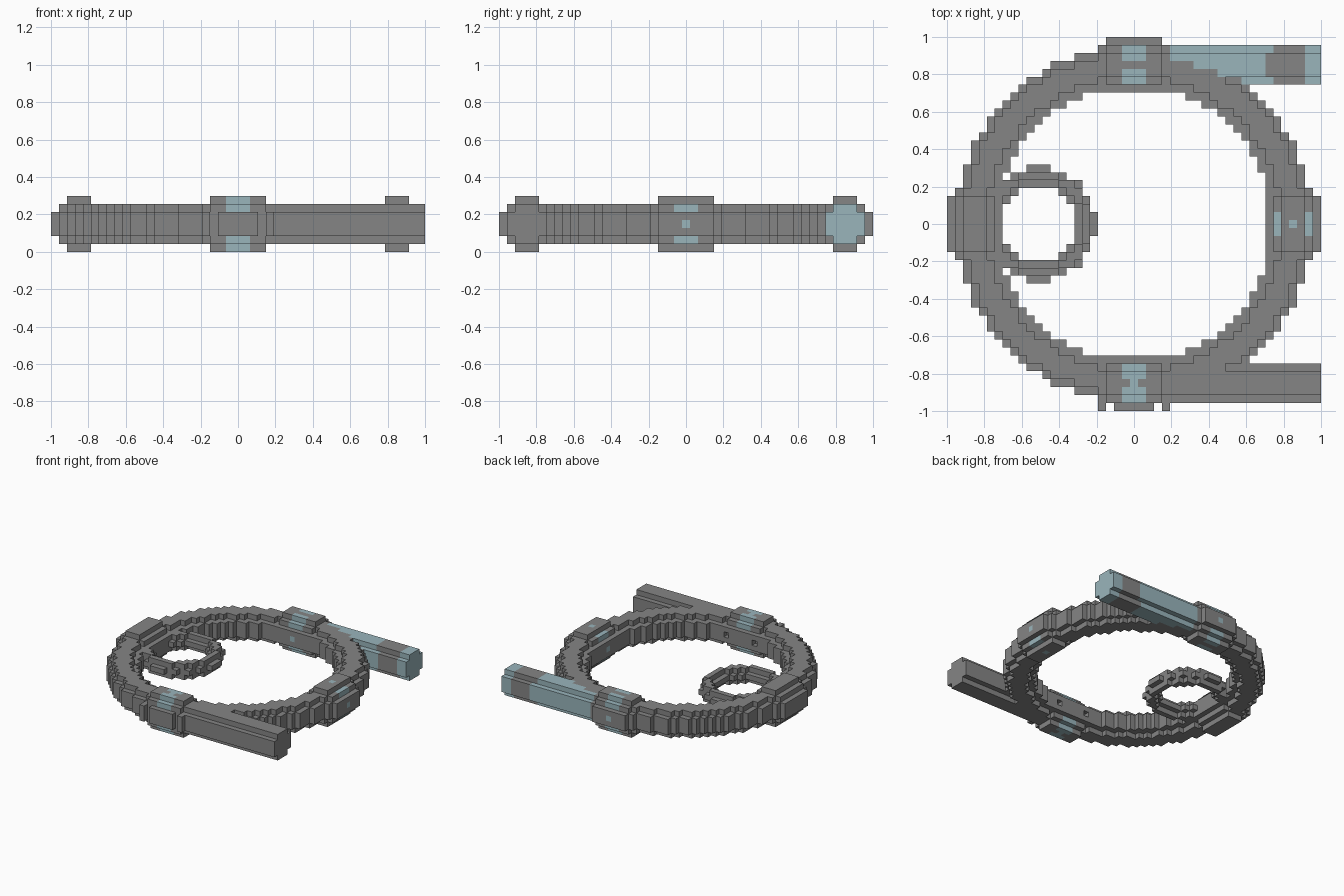
import bpy
import bmesh
from mathutils import Vector

old = bpy.data.objects.get("Cube")
if old:
    bpy.data.objects.remove(old)

GRID = 47            # blocks along the longest side
S = 2 / GRID         # block size
MID = 3              # middle block layer
GREY, BLUE = 0, 1


def make_material(name, rgb):
    mat = bpy.data.materials.new(name)
    mat.use_nodes = True
    mat.diffuse_color = (*rgb, 1)
    mat.node_tree.nodes["Principled BSDF"].inputs["Base Color"].default_value = (*rgb, 1)
    return mat


materials = [make_material("grey_metal", (0.235, 0.235, 0.235)),
             make_material("pale_blue", (0.32, 0.46, 0.50))]

cells = {}           # block position -> (part, colour)


def add(part, pos, colour=GREY):
    cells.setdefault(pos, (part, colour))


def bevelled(u, w, r):
    """Square section of half width r with stepped corners."""
    return abs(u) <= r and abs(w) <= r and abs(u) + abs(w) <= 2 * r - 1


# Hubs on the four sides: octagonal blocks with blue bands and dots
def hub_colour(side, t, u, w):
    if side == "left" or abs(t) > 1:
        return GREY
    if abs(u) == 2 and abs(w) == 2:
        return BLUE
    if side in ("front", "back") and abs(u) == 1 and abs(w) == 3:
        return BLUE
    dot_top = side in ("front", "right") and u == 0 and abs(w) == 3
    dot_side = side in ("back", "right") and w == 0 and abs(u) == 3
    return BLUE if t == 0 and (dot_top or dot_side) else GREY


hubs = {"front": (0, -1), "back": (0, 1), "left": (-1, 0), "right": (1, 0)}
for side, (dx, dy) in hubs.items():
    for t in range(-3, 4):
        for u in range(-3, 4):
            for w in range(-3, 4):
                if abs(u) + abs(w) > 4:
                    continue
                if side == "front":
                    # vertical grooves outside, small sockets inside
                    if abs(t) == 3 and (u == 3 or (u == -3 and w == 0)):
                        continue
                x = dx * (20 + u) + abs(dy) * t
                y = dy * (20 + u) + abs(dx) * t
                add(side + "_hub", (x, y, MID + w), hub_colour(side, t, u, w))

# Raised ribs beside the front hub
for x in (-4, 4):
    for z in range(2, 5):
        add("front_ribs", (x, -23, z))
        add("front_ribs", (x, -22, z))


# Stepped rings
def add_ring(part, cx, radius, bands):
    for x in range(-23, 24):
        for y in range(-23, 24):
            d = ((x - cx) ** 2 + y * y) ** 0.5 - radius
            for w, (low, high) in bands.items():
                if low <= d <= high:
                    add(part, (x, y, MID + w))
                    add(part, (x, y, MID - w))


wide = (-2.54, 2.4)
add_ring("main_ring", 0, 20, {0: wide, 1: wide, 2: (-1.5, 1.5)})
add_ring("small_ring", -12, 6, {0: (-1.5, 1.15), 1: (-0.5, 0.5)})

# Two long arms reaching to one side; the back one is banded blue
for x in range(0, 24):
    for u in range(-2, 3):
        for w in range(-2, 3):
            if bevelled(u, w, 2):
                band_start = 17 if abs(w) == 2 else 18
                grey = band_start <= x <= 21
                add("front_arm", (x, -20 + u, MID + w))
                add("back_arm", (x, 20 + u, MID + w), GREY if grey else BLUE)


# Turn each part's exposed block sides into a clean mesh
def build(part):
    bm = bmesh.new()
    for pos, (owner, colour) in cells.items():
        if owner != part:
            continue
        centre = Vector((pos[0], pos[1], pos[2] + 0.5)) * S
        for axis in range(3):
            for sign in (-1, 1):
                near = list(pos)
                near[axis] += sign
                if tuple(near) in cells:
                    continue
                n, a, b = Vector(), Vector(), Vector()
                n[axis] = sign * S / 2
                a[(axis + 1) % 3] = S / 2
                b[(axis + 2) % 3] = sign * S / 2
                corners = (-a - b, a - b, a + b, b - a)
                face = bm.faces.new([bm.verts.new(centre + n + c) for c in corners])
                face.material_index = colour
    bmesh.ops.remove_doubles(bm, verts=bm.verts, dist=S / 20)
    bmesh.ops.dissolve_limit(bm, angle_limit=0.01, verts=bm.verts, edges=bm.edges,
                             delimit={"MATERIAL"})
    mesh = bpy.data.meshes.new(part)
    bm.to_mesh(mesh)
    bm.free()
    for mat in materials:
        mesh.materials.append(mat)
    bpy.context.scene.collection.objects.link(bpy.data.objects.new(part, mesh))


for part in sorted({owner for owner, colour in cells.values()}):
    build(part)
